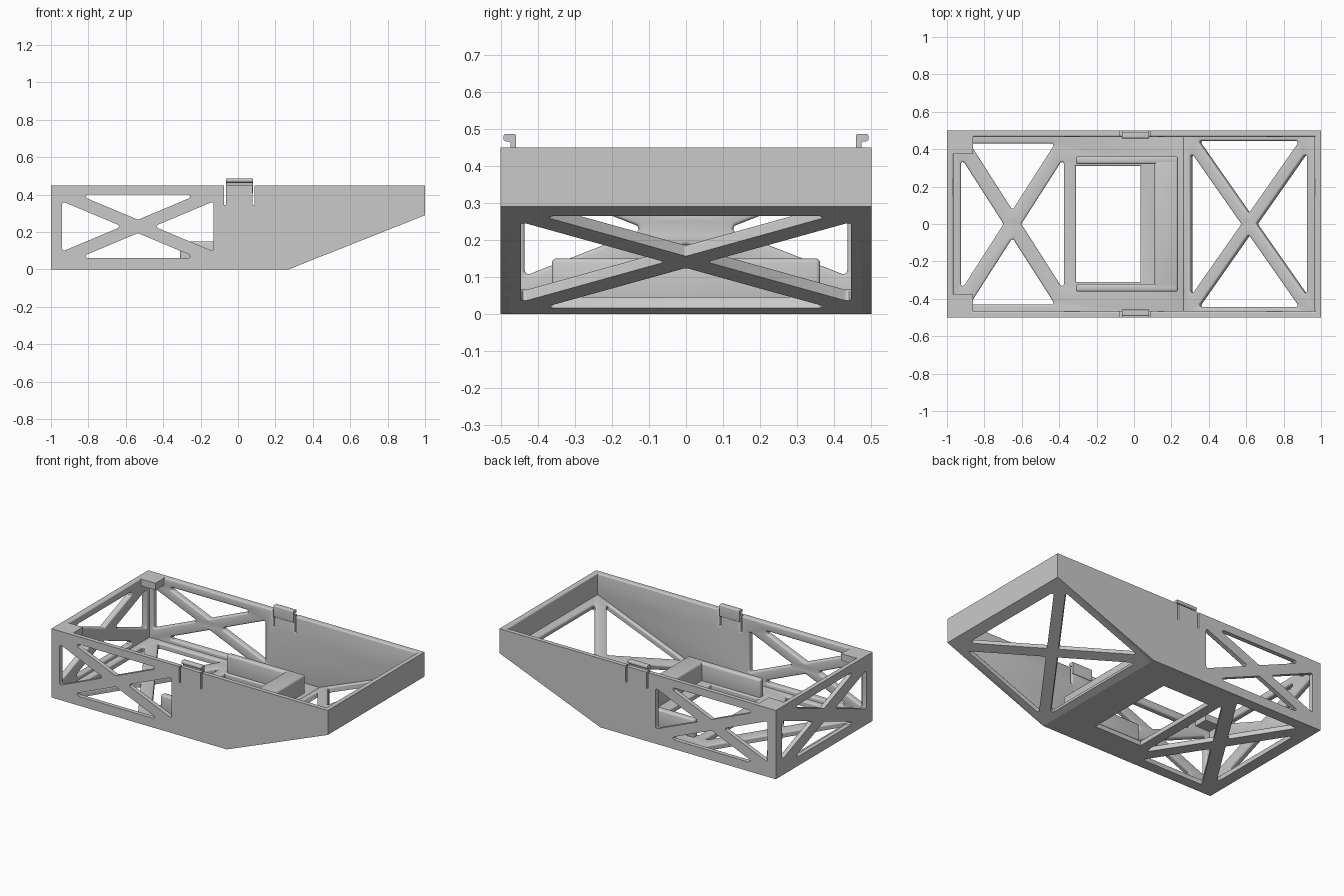
import bpy
import bmesh
import math
from mathutils import Matrix, Vector

cube = bpy.data.objects.get("Cube")
if cube:
    bpy.data.objects.remove(cube, do_unlink=True)

GREY = (0.59, 0.59, 0.59, 1.0)
grey = bpy.data.materials.new("plain grey")
grey.use_nodes = True
grey.diffuse_color = GREY
for node in grey.node_tree.nodes:
    if node.type == 'BSDF_PRINCIPLED':
        node.inputs["Base Color"].default_value = GREY

X, Y, Z = Vector((1, 0, 0)), Vector((0, 1, 0)), Vector((0, 0, 1))
WALL = 0.035    # panel thickness
SOFT = 0.01     # rounding of the inner edges
HEIGHT = 0.45
KNEE = Vector((0.27, 0, 0))
NOSE = Vector((1, 0, 0.29))


def frame(origin, u, v, w):
    """Matrix taking panel coordinates (u, v, depth) into the model."""
    m = Matrix((u, v, w)).transposed().to_4x4()
    m.translation = origin
    return m


def rounded(points, radius, steps=4):
    """Replace each corner of a polygon by an arc."""
    pts = [Vector(p) for p in points]
    result = []
    for i, p in enumerate(pts):
        a = (pts[i - 1] - p).normalized()
        b = (pts[(i + 1) % len(pts)] - p).normalized()
        half = a.angle(b) / 2
        centre = p + (a + b).normalized() * radius / math.sin(half)
        reach = radius / math.tan(half)
        start, end = p + a * reach - centre, p + b * reach - centre
        # Blending then renormalising keeps every point on the arc
        result += [centre + start.lerp(end, k / steps).normalized() * radius
                   for k in range(steps + 1)]
    return result


def rect(u0, u1, v0, v1):
    return [(u0, v0), (u1, v0), (u1, v1), (u0, v1)]


def brace_holes(u0, u1, v0, v1, bar):
    """Four triangular openings that leave a diagonal cross; bar is half a bar's width."""
    cu, cv = (u0 + u1) / 2, (v0 + v1) / 2
    a, b = (u1 - u0) / 2, (v1 - v0) / 2
    diagonal = math.hypot(a, b)
    du, dv = bar * diagonal / b, bar * diagonal / a
    holes = []
    for s in (1, -1):
        holes.append([(cu, cv + s * dv), (cu + a - du, cv + s * b), (cu - a + du, cv + s * b)])
        holes.append([(cu + s * du, cv), (cu + s * a, cv + b - dv), (cu + s * a, cv - b + dv)])
    return [rounded(h, 0.01) for h in holes]


def slab(bm, loops, low, high, soft):
    """Add a flat filled shape with holes to bm, between two depths."""
    curve = bpy.data.curves.new("outline", 'CURVE')
    curve.dimensions = '2D'
    curve.fill_mode = 'BOTH'
    curve.extrude = (high - low) / 2 - soft
    curve.bevel_depth = soft
    curve.offset = -soft
    curve.bevel_resolution = 2
    for loop in loops:
        spline = curve.splines.new('POLY')
        spline.points.add(len(loop) - 1)
        for point, p in zip(spline.points, loop):
            point.co = (p[0], p[1], 0, 1)
        spline.use_cyclic_u = True
    temp = bpy.data.objects.new("outline", curve)
    bpy.context.collection.objects.link(temp)
    bpy.context.view_layer.update()
    graph = bpy.context.evaluated_depsgraph_get()
    mesh = bpy.data.meshes.new_from_object(temp.evaluated_get(graph))
    mesh.transform(Matrix.Translation((0, 0, (low + high) / 2)))
    bm.from_mesh(mesh)
    bpy.data.objects.remove(temp, do_unlink=True)
    bpy.data.curves.remove(curve)
    bpy.data.meshes.remove(mesh)


def finish(name, bm, matrix=Matrix()):
    bmesh.ops.transform(bm, matrix=matrix, verts=bm.verts)
    bmesh.ops.recalc_face_normals(bm, faces=bm.faces)
    for f in bm.faces:
        f.smooth = True
        f.material_index = 0
    mesh = bpy.data.meshes.new(name)
    bm.to_mesh(mesh)
    bm.free()
    mesh.set_sharp_from_angle(angle=math.radians(35))
    mesh.materials.clear()
    mesh.materials.append(grey)
    obj = bpy.data.objects.new(name, mesh)
    bpy.context.collection.objects.link(obj)


def panel(name, loops, matrix):
    """Wall panel: crisp outside, softened edges inside."""
    bm = bmesh.new()
    slab(bm, loops, 0, WALL - SOFT, 0)
    slab(bm, loops, SOFT, WALL, SOFT)
    bmesh.ops.remove_doubles(bm, verts=bm.verts, dist=0.00005)
    finish(name, bm, matrix)


def box(name, x0, x1, y0, y1, z0, z1, soft):
    bm = bmesh.new()
    bmesh.ops.create_cube(bm, size=1)
    size = Matrix.Diagonal((x1 - x0, y1 - y0, z1 - z0, 1))
    place = Matrix.Translation(((x0 + x1) / 2, (y0 + y1) / 2, (z0 + z1) / 2))
    bmesh.ops.transform(bm, matrix=place @ size, verts=bm.verts)
    if soft:
        bmesh.ops.bevel(bm, geom=bm.edges[:], offset=soft, segments=3, profile=0.5, affect='EDGES')
    finish(name, bm)


# Side walls, with a braced window and two slots that free the clip tab
side = [(-1, 0), (KNEE.x, 0), (NOSE.x, NOSE.z), (NOSE.x, HEIGHT)]
for x in (0.083, -0.07):
    side += [(x + 0.005, HEIGHT), (x + 0.005, 0.345), (x - 0.005, 0.345), (x - 0.005, HEIGHT)]
side.append((-1, HEIGHT))
side_loops = [side] + brace_holes(-0.94, -0.13, 0.06, 0.4, 0.033)

# Hooked clip profile
hook = rounded([(0.458, 0.41), (0.473, 0.41), (0.473, 0.466), (0.492, 0.466),
                (0.492, 0.486), (0.458, 0.486)], 0.006)

for label, s in (("back", 1), ("front", -1)):
    panel(label + "_wall", side_loops, frame(Y * s / 2, X, Z, -Y * s))
    bm = bmesh.new()
    slab(bm, [hook], -0.065, 0.08, 0)
    bmesh.ops.remove_doubles(bm, verts=bm.verts, dist=0.00005)
    finish(label + "_clip", bm, frame(Vector(), Y * s, Z, X))
    # Corner gussets and holder rails
    y0, y1 = sorted((s * 0.375, s * 0.49))
    box(label + "_corner_gusset", -0.99, -0.86, y0, y1, 0.405, HEIGHT, 0)
    y0, y1 = sorted((s * 0.32, s * 0.362))
    box(label + "_holder_rail", -0.31, 0.23, y0, y1, 0.02, 0.15, 0.012)

# End walls
panel("braced_end_wall",
      [rect(-0.5, 0.5, 0, HEIGHT)] + brace_holes(-0.435, 0.435, 0.06, 0.4, 0.04),
      frame(-X, Y, Z, X))
panel("solid_end_wall", [rect(-0.5, 0.5, NOSE.z, HEIGHT)], frame(X, Y, Z, -X))

# Floor with a braced window and the holder opening
panel("floor",
      [rect(-1, KNEE.x, -0.5, 0.5), rect(-0.31, 0.035, -0.31, 0.31)]
      + brace_holes(-0.925, -0.375, -0.43, 0.43, 0.04),
      frame(Vector(), X, Y, Z))

# Sloping underside
along = NOSE - KNEE
length = along.length
along.normalize()
panel("sloping_floor",
      [rect(0, length, -0.5, 0.5)] + brace_holes(0.045, 0.715, -0.445, 0.445, 0.034),
      frame(KNEE, along, Y, along.cross(Y)))

# Holder end block
box("holder_end_block", 0.11, 0.235, -0.362, 0.362, 0.02, 0.15, 0.012)
